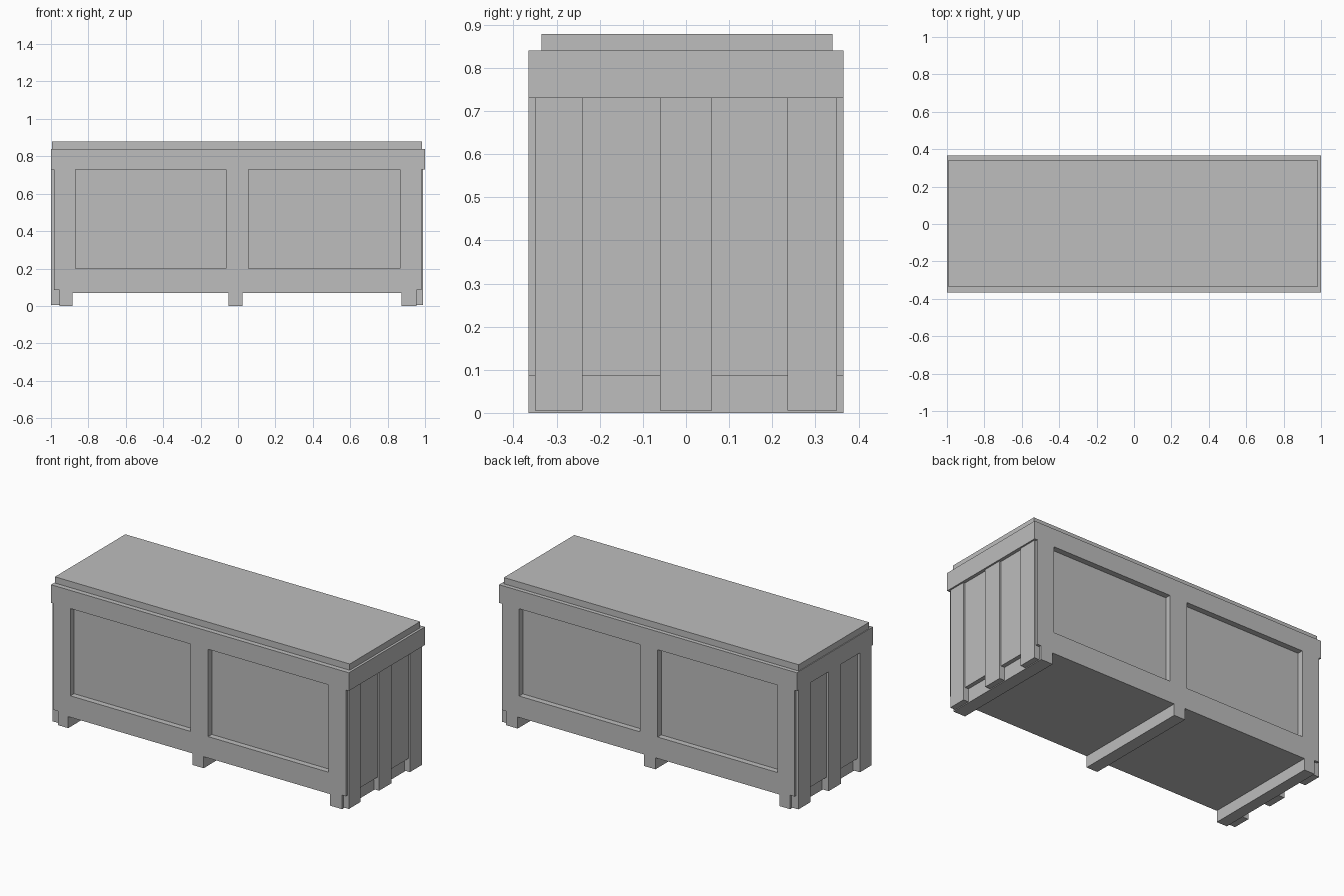
import bpy
import bmesh
from mathutils import Matrix, Vector

if "Cube" in bpy.data.objects:
    bpy.data.objects.remove(bpy.data.objects["Cube"], do_unlink=True)

GREY = (0.51, 0.51, 0.51, 1.0)
grey = bpy.data.materials.new("plain_grey")
grey.use_nodes = True
grey.diffuse_color = GREY
grey.node_tree.nodes["Principled BSDF"].inputs["Base Color"].default_value = GREY


def finish(name, bm):
    """Turn a bmesh into a grey object."""
    bmesh.ops.recalc_face_normals(bm, faces=bm.faces)
    mesh = bpy.data.meshes.new(name)
    bm.to_mesh(mesh)
    bm.free()
    mesh.materials.append(grey)
    obj = bpy.data.objects.new(name, mesh)
    bpy.context.collection.objects.link(obj)
    return obj


def box(name, xs, ys, zs):
    """Box between pairs of limits on each axis."""
    lo, hi = (Vector(c) for c in zip(xs, ys, zs))
    bm = bmesh.new()
    matrix = Matrix.Translation((lo + hi) / 2) @ Matrix.Diagonal((*(hi - lo), 1))
    bmesh.ops.create_cube(bm, size=1, matrix=matrix)
    return finish(name, bm)


DEPTH = 0.365
RIM_BOTTOM, RIM_TOP = 0.73, 0.84
FLOOR, END_FLOOR = 0.07, 0.085

# Chest body: the front outline with runners, end boards and rim, extruded in depth
outline = [
    (-1, RIM_TOP), (-1, RIM_BOTTOM), (-0.985, RIM_BOTTOM), (-0.985, END_FLOOR),
    (-0.955, END_FLOOR), (-0.955, 0), (-0.885, 0), (-0.885, FLOOR),
    (-0.05, FLOOR), (-0.05, 0), (0.025, 0), (0.025, FLOOR),
    (0.875, FLOOR), (0.875, 0), (0.955, 0), (0.955, END_FLOOR),
    (0.98, END_FLOOR), (0.98, RIM_BOTTOM), (1, RIM_BOTTOM), (1, RIM_TOP),
]
bm = bmesh.new()
face = bm.faces.new([bm.verts.new((x, -DEPTH, z)) for x, z in outline])
extruded = bmesh.ops.extrude_face_region(bm, geom=[face], use_keep_orig=True)
moved = [v for v in extruded["geom"] if isinstance(v, bmesh.types.BMVert)]
bmesh.ops.translate(bm, verts=moved, vec=(0, 2 * DEPTH, 0))
body = finish("chest_body", bm)

# Recessed panels on the front and back
for side in (-1, 1):
    for xs in ((-0.87, -0.065), (0.055, 0.865)):
        ys = sorted((side * (DEPTH - 0.035), side * (DEPTH + 0.1)))
        cutter = box("panel_cutter", xs, ys, (0.2, RIM_BOTTOM))
        cutter.hide_render = True
        cut = body.modifiers.new("panel_recess", "BOOLEAN")
        cut.operation = "DIFFERENCE"
        cut.solver = "EXACT"
        cut.object = cutter
        bpy.context.view_layer.objects.active = body
        bpy.ops.object.modifier_apply(modifier=cut.name)
        bpy.data.objects.remove(cutter, do_unlink=True)

# Upright slats on both ends
for end, xs in (("right", (0.955, 0.99)), ("left", (-1.0, -0.955))):
    for place, ys in (("front", (-0.35, -0.24)), ("middle", (-0.06, 0.06)),
                      ("back", (0.235, 0.35))):
        box(f"{end}_{place}_slat", xs, ys, (0.005, RIM_BOTTOM))

# Lid
box("lid", (-0.995, 0.985), (-0.335, 0.34), (RIM_TOP, 0.878))
